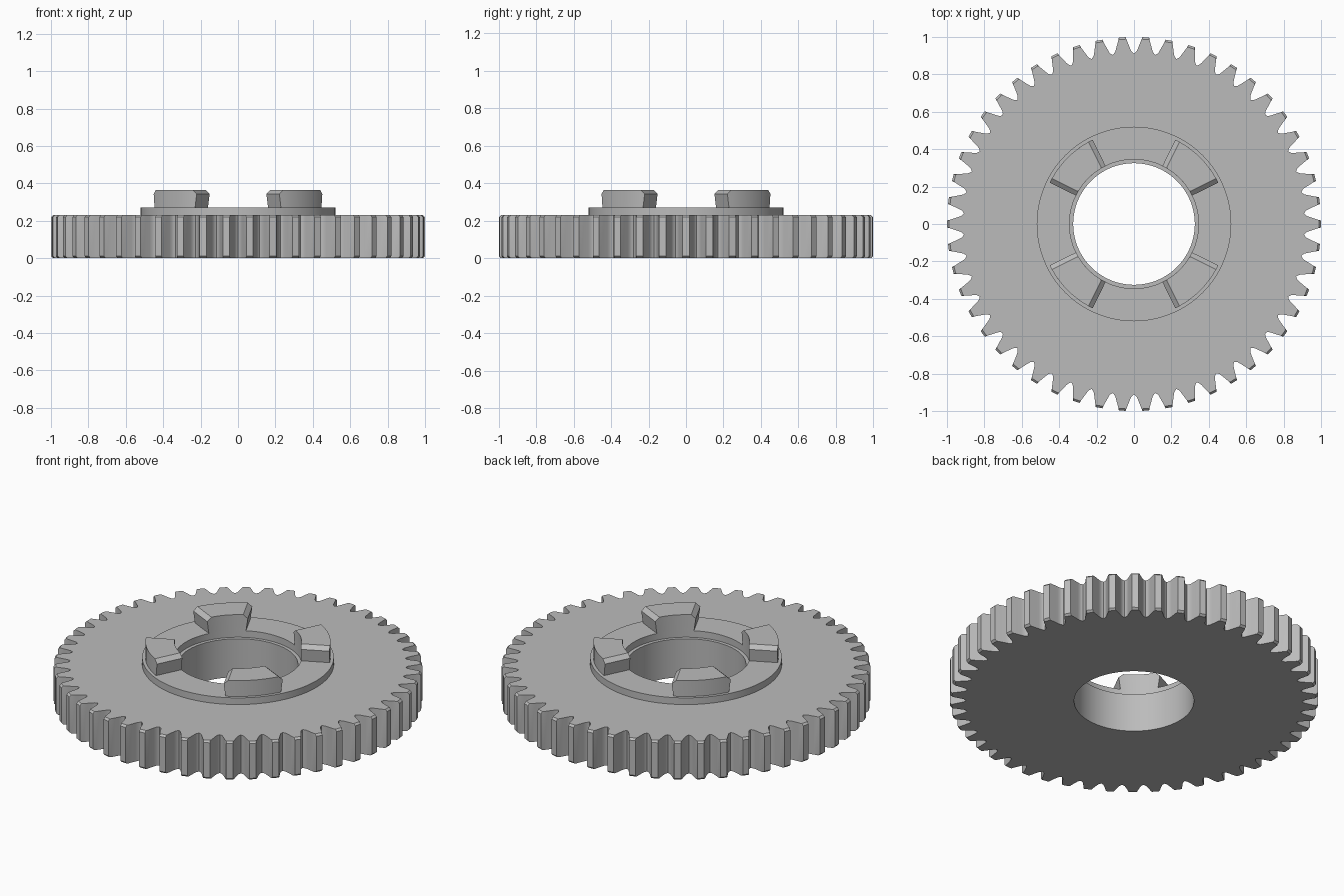
import bpy, bmesh, math

if "Cube" in bpy.data.objects:
    bpy.data.objects.remove(bpy.data.objects["Cube"])

TEETH = 50
PITCH = 2 * math.pi / TEETH

steel = bpy.data.materials.new("grey_steel")
steel.diffuse_color = (0.5, 0.5, 0.5, 1)
steel.use_nodes = True
steel.node_tree.nodes["Principled BSDF"].inputs["Base Color"].default_value = steel.diffuse_color


def make_object(name, bm, angle=30):
    bmesh.ops.recalc_face_normals(bm, faces=bm.faces)
    mesh = bpy.data.meshes.new(name)
    bm.to_mesh(mesh)
    bm.free()
    mesh.materials.append(steel)
    ob = bpy.data.objects.new(name, mesh)
    bpy.context.collection.objects.link(ob)
    bpy.ops.object.select_all(action='DESELECT')
    ob.select_set(True)
    bpy.context.view_layer.objects.active = ob
    bpy.ops.object.shade_smooth_by_angle(angle=math.radians(angle))
    return ob


def loft(bm, rings, closed=False):
    """Join rings of points with quads; closed also joins last to first."""
    loops = [[bm.verts.new(p) for p in ring] for ring in rings]
    pairs = list(zip(loops, loops[1:]))
    if closed:
        pairs.append((loops[-1], loops[0]))
    n = len(loops[0])
    for a, b in pairs:
        for i in range(n):
            j = (i + 1) % n
            bm.faces.new((a[i], a[j], b[j], b[i]))
    return loops


def polar(r, a, z):
    return (r * math.cos(a), r * math.sin(a), z)


# Toothed disc: half tooth as (radius, half width), mirrored and repeated
half = [(0.917, 0.050), (0.924, 0.0435), (0.940, 0.0375), (0.9615, 0.0302),
        (0.985, 0.0225), (1.0, 0.0185)]
outline = []
for k in range(TEETH):
    c = k * PITCH
    outline.append((0.911, c - PITCH / 2))
    outline += [(r, c - w / r) for r, w in half]
    outline += [(r, c + w / r) for r, w in reversed(half)]


def tooth_ring(z, limit):
    return [polar(min(r, limit), a, z) for r, a in outline]


def bore_ring(z):
    return [polar(0.325, a, z) for _, a in outline]


bm = bmesh.new()
loft(bm, [bore_ring(0), tooth_ring(0, 0.989), tooth_ring(0.011, 1),
          tooth_ring(0.219, 1), tooth_ring(0.23, 0.989), bore_ring(0.23)],
     closed=True)
make_object("toothed_disc", bm)

# Raised collar, slightly wider inside than the bore
bm = bmesh.new()
loft(bm, [[polar(r, 2 * math.pi * i / 128, z) for i in range(128)]
          for r, z in ((0.52, 0.23), (0.52, 0.27), (0.345, 0.27), (0.345, 0.23))])
make_object("collar", bm)

# Four drive dogs: undercut sides and chamfered ends
STEPS = 12
R_IN, R_OUT = 0.345, 0.502


def dog_ring(centre, z, inset):
    pts = []
    for r, sign in ((R_OUT, 1), (R_IN, -1)):
        h = math.radians(18.9) - inset / r
        pts += [polar(r, centre + sign * h * (2 * i / STEPS - 1), z)
                for i in range(STEPS + 1)]
    return pts


for k in range(4):
    c = math.radians(45 + 90 * k)
    bm = bmesh.new()
    loops = loft(bm, [dog_ring(c, 0.27, 0.010), dog_ring(c, 0.343, 0),
                      dog_ring(c, 0.365, 0.025)])
    top = loops[-1]
    for i in range(STEPS):
        bm.faces.new((top[i], top[i + 1], top[-2 - i], top[-1 - i]))
    make_object(f"drive_dog_{k + 1}", bm, 20)
